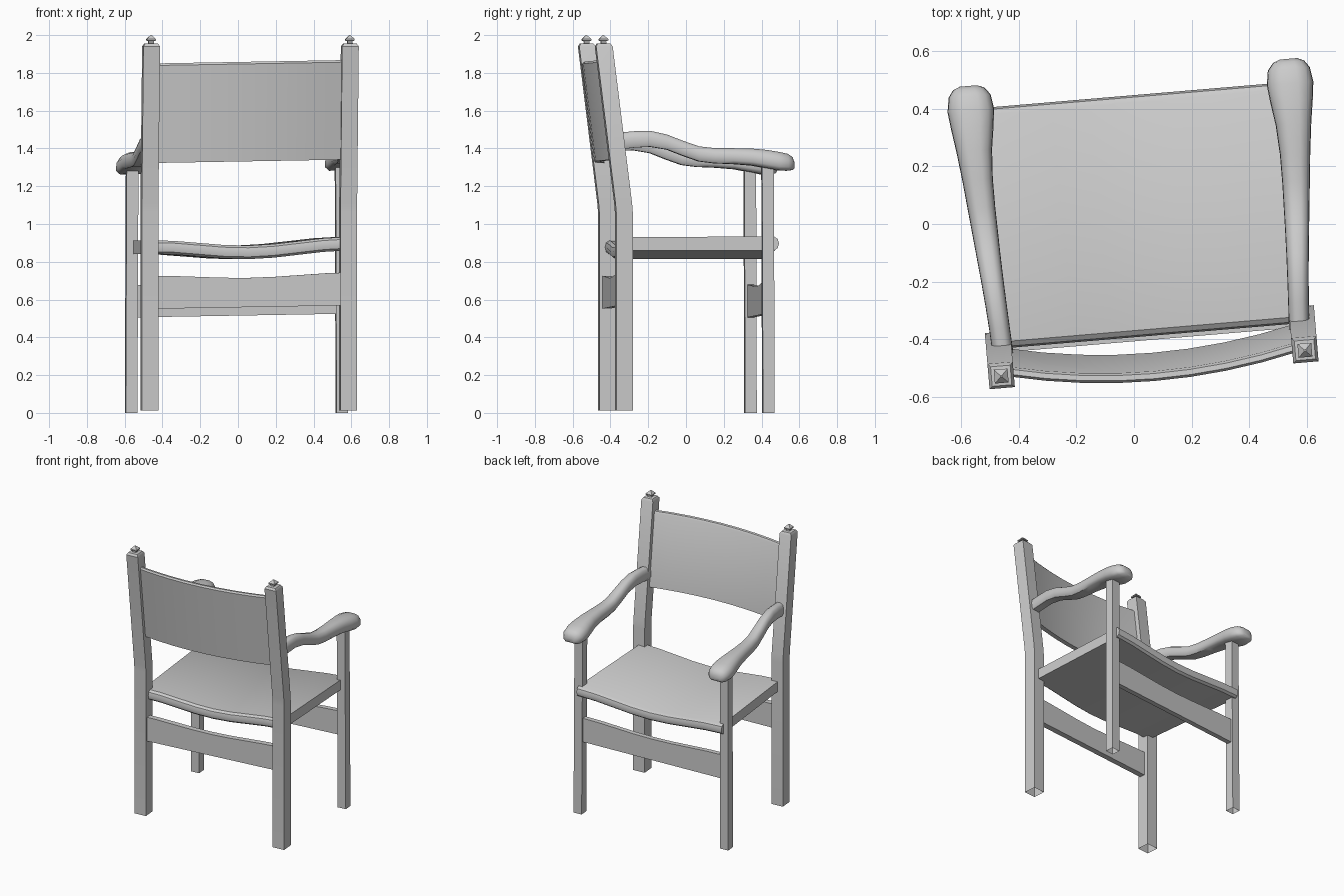
import bpy, bmesh
from math import radians, sin, cos, pi

if "Cube" in bpy.data.objects:
    bpy.data.objects.remove(bpy.data.objects["Cube"])

YAW = radians(4.85)      # the chair is turned slightly on its base
OFFSET = 0.025


def place(p, tilt):
    x, y, z = p
    z += tilt * x
    x += OFFSET
    return (x * cos(YAW) - y * sin(YAW), x * sin(YAW) + y * cos(YAW), z)


def loft(name, rings, cap_start=True, tilt=0.0175, angle=35):
    """Skin a list of equal-length rings of local points."""
    bm = bmesh.new()
    vs = [[bm.verts.new(place(p, tilt)) for p in r] for r in rings]
    n = len(rings[0])
    for a, b in zip(vs, vs[1:]):
        for i in range(n):
            j = (i + 1) % n
            bm.faces.new((a[i], a[j], b[j], b[i]))
    if cap_start:
        bm.faces.new(vs[0][::-1])
    bm.faces.new(vs[-1])
    bmesh.ops.recalc_face_normals(bm, faces=bm.faces[:])
    me = bpy.data.meshes.new(name)
    bm.to_mesh(me)
    bm.free()
    me.shade_smooth()
    me.set_sharp_from_angle(angle=radians(angle))
    ob = bpy.data.objects.new(name, me)
    bpy.context.collection.objects.link(ob)
    return ob


def square(x, y, z, h):
    return [(x - h, y - h, z), (x + h, y - h, z), (x + h, y + h, z), (x - h, y + h, z)]


def across(name, section, steps=8):
    """Loft along x; section(t) gives the ring for t in -1..1."""
    return loft(name, [section(-1 + 2 * i / steps) for i in range(steps + 1)])


def dip(t):
    return (1 + cos(pi * t)) / 2


def arm_ring(side, y, x, hw, z0, z1):
    """Flat underside, domed top."""
    h = z1 - z0
    prof = [(-.75, 0), (.75, 0), (1, .2), (.97, .6), (.75, .88), (.35, .99),
            (-.35, .99), (-.75, .88), (-.97, .6), (-1, .2)]
    return [(side * (x + u * hw), y, z0 + v * h) for u, v in prof]


# arm path: y, centre x, half width, bottom z, top z
ARM = [(-.41, .515, .036, 1.385, 1.475), (-.32, .520, .036, 1.395, 1.483),
       (-.24, .525, .037, 1.400, 1.485), (-.15, .531, .039, 1.385, 1.465),
       (-.06, .537, .042, 1.350, 1.430), (.02, .542, .045, 1.322, 1.402),
       (.10, .547, .048, 1.312, 1.393), (.20, .552, .053, 1.308, 1.392),
       (.30, .555, .062, 1.300, 1.390), (.38, .555, .074, 1.285, 1.383),
       (.44, .555, .081, 1.274, 1.373), (.49, .555, .073, 1.273, 1.362),
       (.515, .556, .054, 1.276, 1.345), (.525, .556, .030, 1.285, 1.320)]

for side, label in ((-1, "left"), (1, "right")):
    # back post with chamfered top and pyramid finial, open underneath
    px = side * 0.528
    post = [(-.377, .012, .044), (-.377, 1.06, .044), (-.381, 1.11, .044),
            (-.484, 1.94, .044), (-.485, 1.955, .034), (-.485, 1.957, .014),
            (-.486, 1.968, .014), (-.486, 1.971, .024), (-.486, 1.979, .024),
            (-.487, 2.0, .003)]
    loft(label + "_back_post", [square(px, y, z, h) for y, z, h in post],
         cap_start=False, tilt=0)
    # front leg, leaning in slightly
    loft(label + "_front_leg", [square(side * .560, .388, 0, .031),
                                square(side * .555, .384, 1.30, .031)],
         cap_start=False, tilt=0)
    # curved armrest
    loft(label + "_armrest", [arm_ring(side, *a) for a in ARM], angle=50)


# seat: dished slab with rounded front and back edges
def seat(t):
    top = .923 - .037 * dip(t)
    prof = [(-.37, -.072), (-.385, -.06), (-.391, -.036), (-.385, -.012), (-.368, 0),
            (.42, 0), (.438, -.012), (.445, -.036), (.438, -.06), (.422, -.072)]
    return [(t * (.541 + .028 * y), y, top + z) for y, z in prof]


across("seat", seat)


# stretchers: top edge dips in the middle
def stretcher(y0, y1, z0, z1):
    def ring(t):
        zt = z1 - .02 * dip(t)
        return [(t * .545, y0, z0), (t * .545, y1, z0), (t * .545, y1, zt), (t * .545, y0, zt)]
    return ring


across("front_stretcher", stretcher(.370, .405, .515, .688))
across("back_stretcher", stretcher(-.405, -.365, .560, .735))


# backrest panel: leans with the posts and bows backward
def backrest(t):
    bow = -.058 * (1 - t * t)
    yb, yt = -.408 + bow, -.473 + bow
    return [(t * .50, yb - .016, 1.332), (t * .50, yb + .016, 1.332),
            (t * .50, yt + .017, 1.845), (t * .50, yt + .009, 1.857),
            (t * .50, yt - .009, 1.859), (t * .50, yt - .017, 1.848)]


across("backrest", backrest)
